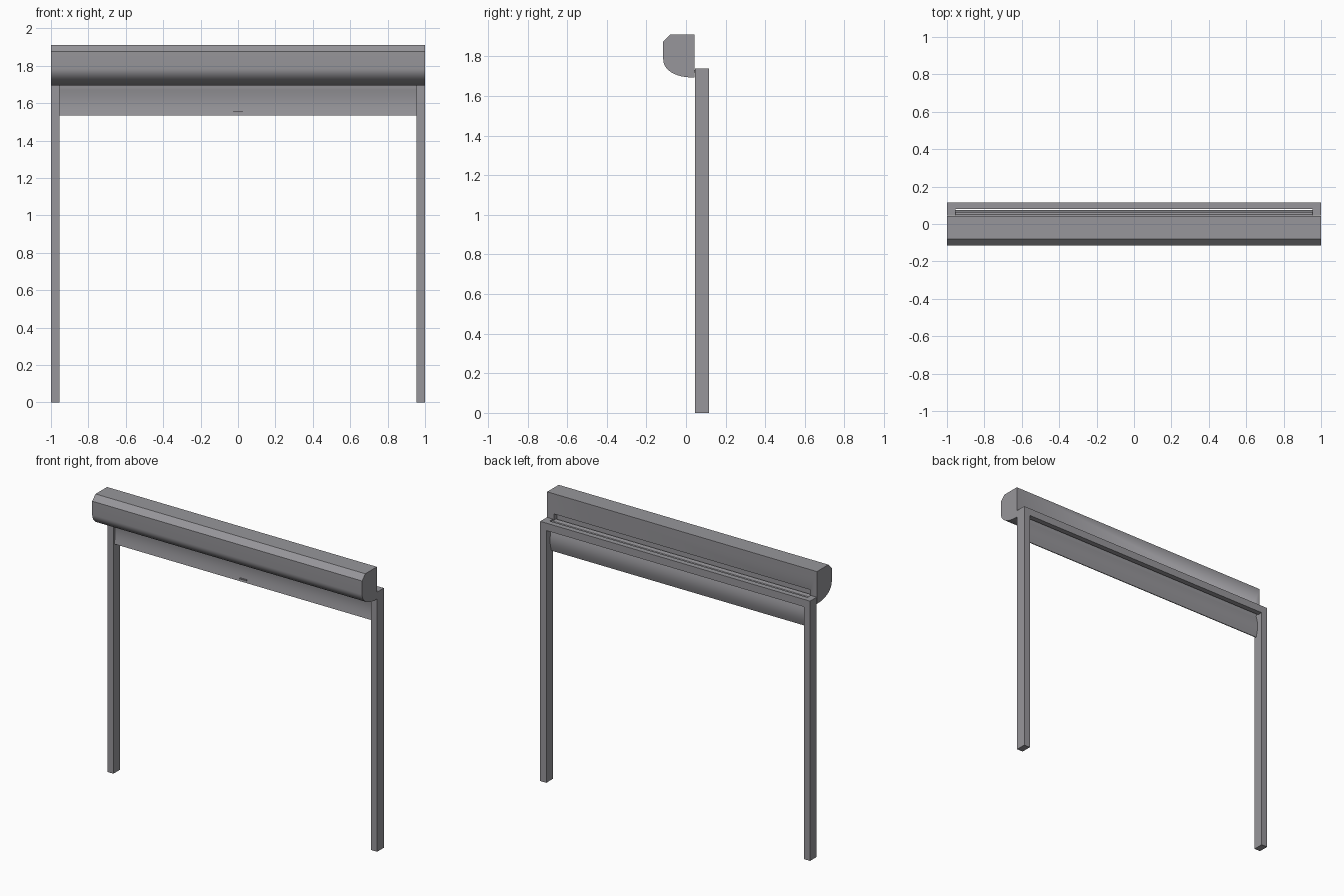
import bpy, bmesh, math

if "Cube" in bpy.data.objects:
    bpy.data.objects.remove(bpy.data.objects["Cube"])

grey = bpy.data.materials.new("warm_grey_metal")
grey.diffuse_color = (0.31, 0.305, 0.325, 1)
grey.use_nodes = True
grey.node_tree.nodes["Principled BSDF"].inputs["Base Color"].default_value = grey.diffuse_color


def finish(name, bm):
    bmesh.ops.recalc_face_normals(bm, faces=bm.faces)
    me = bpy.data.meshes.new(name)
    bm.to_mesh(me)
    bm.free()
    me.materials.append(grey)
    me.shade_smooth()
    me.set_sharp_from_angle(angle=math.radians(30))
    ob = bpy.data.objects.new(name, me)
    bpy.context.collection.objects.link(ob)
    return ob


def extrude_x(name, profile, x0, x1):
    """Solid made from a (y, z) outline swept along x."""
    bm = bmesh.new()
    a = [bm.verts.new((x0, y, z)) for y, z in profile]
    b = [bm.verts.new((x1, y, z)) for y, z in profile]
    n = len(profile)
    bm.faces.new(a)
    bm.faces.new(b)
    for i in range(n):
        j = (i + 1) % n
        bm.faces.new((a[i], a[j], b[j], b[i]))
    return finish(name, bm)


def box(name, x0, x1, y0, y1, z0, z1):
    return extrude_x(name, [(y0, z0), (y1, z0), (y1, z1), (y0, z1)], x0, x1)


# Roll housing: chamfered top front, rounded bottom front
outline = [(0.042, 1.91), (-0.08, 1.91), (-0.115, 1.875)]
for i in range(17):
    t = math.radians(90 * i / 16)
    outline.append((0.042 - 0.157 * math.cos(t) ** 0.85 if i < 16 else 0.042,
                    1.785 - 0.091 * math.sin(t)))
housing = extrude_x("roll_housing", outline, -1, 1)

# Slot in the back of the housing where the curtain comes out
cutter = box("slot_cutter", -0.95, 0.95, 0.01, 0.06, 1.705, 1.775)
cutter.hide_render = True
cutter.hide_viewport = True
cutter.display_type = 'WIRE'
cut = housing.modifiers.new("curtain_slot", 'BOOLEAN')
cut.object = cutter
cut.operation = 'DIFFERENCE'
cut.solver = 'EXACT'

# Guide rails and the blocks above them
for side, s in (("left", -1), ("right", 1)):
    xs = sorted((0.955 * s, 1.0 * s))
    box(side + "_guide_rail", *xs, 0.045, 0.115, 0, 1.69)
    box(side + "_rail_cap", *xs, 0.045, 0.115, 1.69, 1.74)

# Cross beam behind the curtain
box("rear_lintel", -0.955, 0.955, 0.079, 0.115, 1.69, 1.74)

# Curtain: bowed bottom slat, then bending forward into the housing
front, back = [], []
for i in range(13):
    t = i / 12
    bow = 0.014 * math.sin(math.pi * t)
    z = 1.535 + 0.15 * t
    front.append((0.055 + bow * 0.6, z))
    back.append((0.061 + bow, z))
front += [(0.056, 1.705), (0.051, 1.716), (0.043, 1.721), (0.02, 1.723)]
back += [(0.064, 1.71), (0.060, 1.722), (0.051, 1.73), (0.02, 1.733)]
extrude_x("curtain", front + back[::-1], -0.955, 0.955)

# Small pull handle on the front
box("pull_handle", -0.025, 0.025, 0.05, 0.06, 1.55, 1.557)
